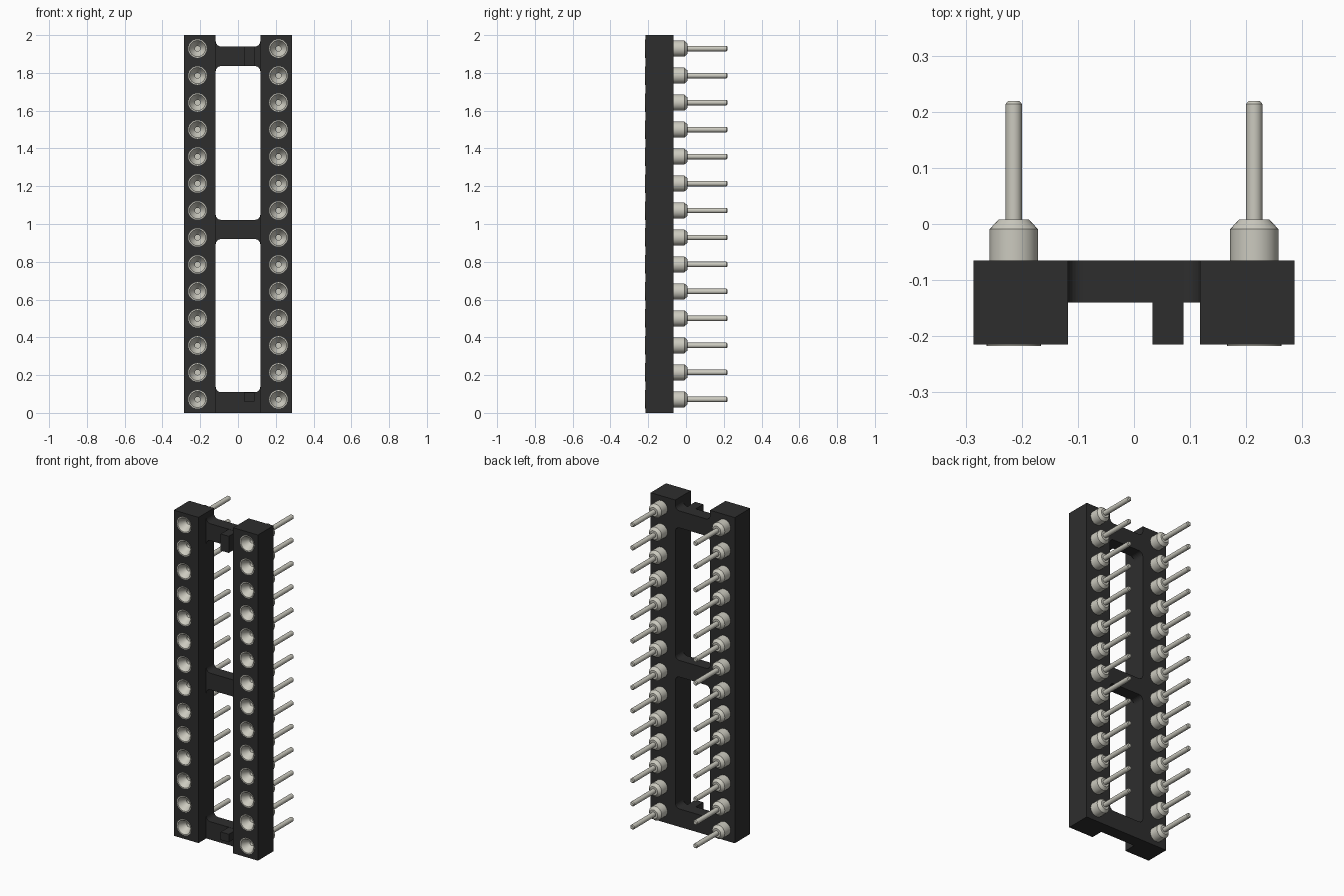
import bpy, bmesh, math
from mathutils import Matrix

if "Cube" in bpy.data.objects:
    bpy.data.objects.remove(bpy.data.objects["Cube"], do_unlink=True)


def material(name, rgb, rough, metal=0.0):
    m = bpy.data.materials.new(name)
    m.use_nodes = True
    m.diffuse_color = (*rgb, 1)
    node = next(n for n in m.node_tree.nodes if n.type == 'BSDF_PRINCIPLED')
    node.inputs["Base Color"].default_value = (*rgb, 1)
    node.inputs["Roughness"].default_value = rough
    node.inputs["Metallic"].default_value = metal
    return m


PLASTIC = material("black plastic", (0.027, 0.027, 0.027), 0.6)
METAL = material("pale tin", (0.60, 0.59, 0.52), 0.4)

PIN_X = 0.2143
PITCH = 2 / 14
PIN_Z = [PITCH * (i + 0.5) for i in range(14)]
INNER, OUTER = 0.118, 0.286          # rail edges in x
FRONT, BAR_FRONT, BACK = -0.215, -0.14, -0.065


def make_object(name, bm, mat):
    bmesh.ops.recalc_face_normals(bm, faces=bm.faces[:])
    mesh = bpy.data.meshes.new(name)
    bm.to_mesh(mesh)
    bm.free()
    mesh.materials.append(mat)
    obj = bpy.data.objects.new(name, mesh)
    bpy.context.collection.objects.link(obj)
    return obj


def box(name, x0, x1, y0, y1, z0, z1, mat):
    bm = bmesh.new()
    bmesh.ops.create_cube(bm, size=1)
    for v in bm.verts:
        v.co = (x0 if v.co.x < 0 else x1, y0 if v.co.y < 0 else y1, z0 if v.co.z < 0 else z1)
    return make_object(name, bm, mat)


# Side rails with a row of blind sockets
def rail(name, side):
    x0, x1 = sorted((side * INNER, side * OUTER))
    body = box(name, x0, x1, FRONT, BACK, 0, 2, PLASTIC)
    bm = bmesh.new()
    for z in PIN_Z:
        place = Matrix.Translation((side * PIN_X, -0.2, z)) @ Matrix.Rotation(math.pi / 2, 4, 'X')
        bmesh.ops.create_cone(bm, cap_ends=True, segments=24, radius1=0.045,
                              radius2=0.045, depth=0.2, matrix=place)
    cutter = make_object("socket_cutter", bm, PLASTIC)
    cutter.hide_render = True
    mod = body.modifiers.new("sockets", 'BOOLEAN')
    mod.operation = 'DIFFERENCE'
    mod.solver = 'EXACT'
    mod.object = cutter
    bpy.context.view_layer.objects.active = body
    bpy.ops.object.modifier_apply(modifier=mod.name)
    bpy.data.objects.remove(cutter, do_unlink=True)


rail("left_rail", 1)
rail("right_rail", -1)


# Cross bars that flare into the rails with rounded fillets
def cross_bar(name, z0, z1, flare_low=True, r=0.028):
    steps = [math.radians(a) for a in range(0, 91, 15)]
    top = [(INNER - r + r * math.sin(a), z1 + r - r * math.cos(a)) for a in steps]
    low = [(x, z0 + z1 - z) for x, z in top] if flare_low else [(INNER, z0)]
    half = low + top[::-1]
    outline = half + [(-x, z) for x, z in reversed(half)]
    bm = bmesh.new()
    face = bm.faces.new([bm.verts.new((x, BAR_FRONT, z)) for x, z in outline])
    out = bmesh.ops.extrude_face_region(bm, geom=[face])
    verts = [g for g in out["geom"] if isinstance(g, bmesh.types.BMVert)]
    bmesh.ops.translate(bm, verts=verts, vec=(0, BACK - BAR_FRONT, 0))
    return make_object(name, bm, PLASTIC)


cross_bar("bottom_bar", 0, 0.11, flare_low=False)
cross_bar("middle_bar", 0.92, 1.022)
cross_bar("top_bar", 1.836, 1.94)

# Keying tabs in front of the end bars
box("top_tab", 0.033, 0.088, FRONT, BAR_FRONT + 0.01, 1.837, 1.939, PLASTIC)
box("bottom_tab", 0.033, 0.088, FRONT, BAR_FRONT + 0.01, 0.06, 0.109, PLASTIC)

# Turned pin profile as (radius, y), from the cup floor round to the tip
PROFILE = [(0, -0.13), (0.014, -0.13), (0.014, -0.172), (0.019, -0.176),
           (0.043, -0.2175), (0.049, -0.2175), (0.049, -0.214), (0.043, -0.214),
           (0.043, -0.009), (0.027, 0.008), (0.0145, 0.008),
           (0.0145, 0.214), (0.010, 0.2195), (0, 0.2195)]


def pin_mesh():
    bm = bmesh.new()
    verts = [bm.verts.new((r, y, 0)) for r, y in PROFILE]
    edges = [bm.edges.new(pair) for pair in zip(verts, verts[1:])]
    bmesh.ops.spin(bm, geom=verts + edges, cent=(0, 0, 0), axis=(0, 1, 0),
                   angle=math.tau, steps=24, use_duplicate=False)
    bmesh.ops.remove_doubles(bm, verts=bm.verts[:], dist=0.0002)
    return make_object("pin", bm, METAL)


first = pin_mesh()
bpy.ops.object.select_all(action='DESELECT')
first.select_set(True)
bpy.context.view_layer.objects.active = first
bpy.ops.object.shade_smooth_by_angle(angle=math.radians(30))
mesh = first.data
bpy.data.objects.remove(first, do_unlink=True)

# Two rows of pins sharing one mesh
for side, label in ((1, "left"), (-1, "right")):
    for i, z in enumerate(PIN_Z):
        pin = bpy.data.objects.new(f"{label}_pin_{i + 1}", mesh)
        pin.location = (side * PIN_X, 0, z)
        bpy.context.collection.objects.link(pin)
